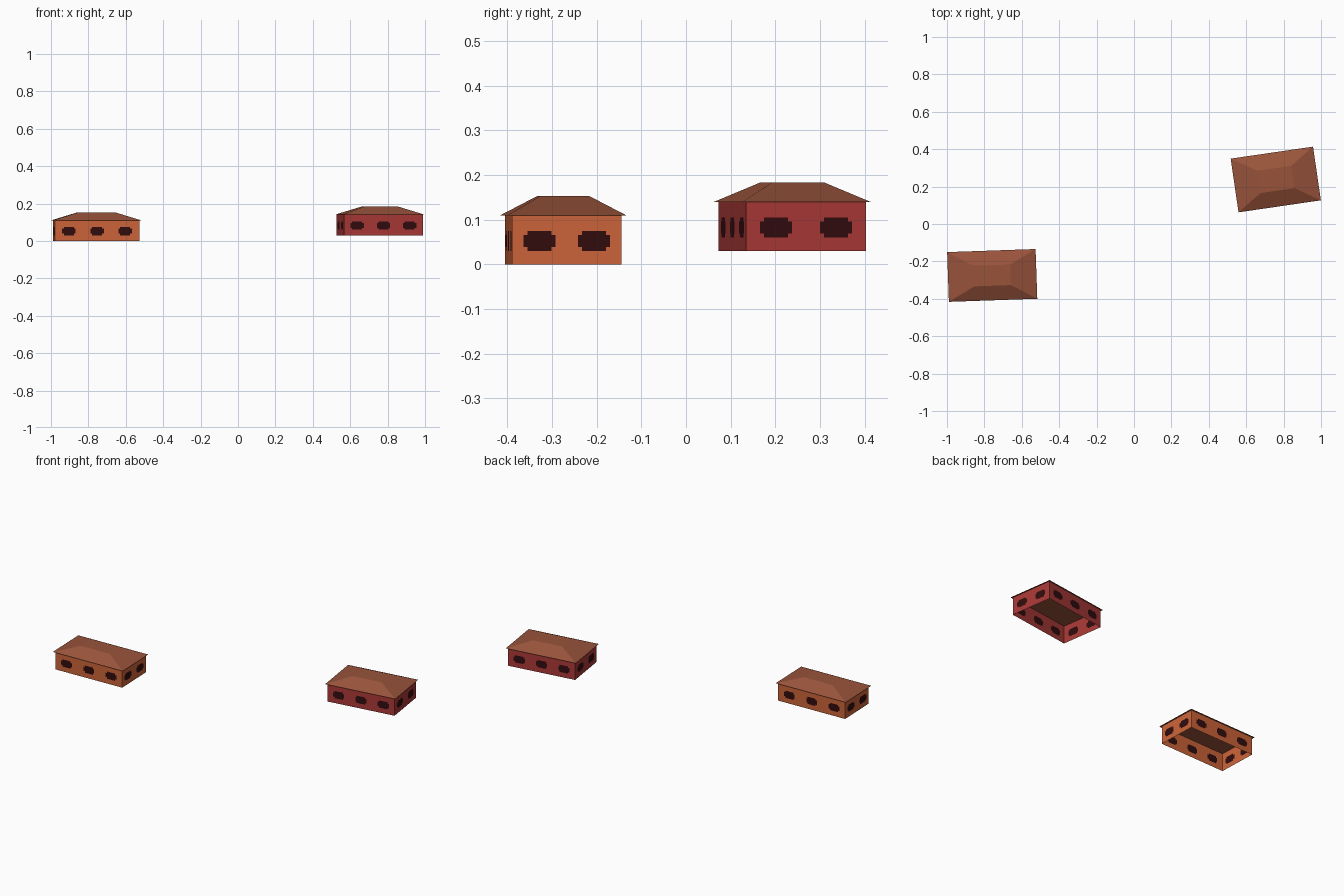
import bpy, bmesh, math
from mathutils import Vector

if "Cube" in bpy.data.objects:
    bpy.data.objects.remove(bpy.data.objects["Cube"])


def material(name, hexcol):
    m = bpy.data.materials.new(name)
    srgb = [int(hexcol[i:i + 2], 16) / 255 for i in (0, 2, 4)]
    lin = [c / 12.92 if c <= 0.04045 else ((c + 0.055) / 1.055) ** 2.4 for c in srgb]
    m.diffuse_color = (*lin, 1)
    m.use_nodes = True
    m.node_tree.nodes["Principled BSDF"].inputs["Base Color"].default_value = m.diffuse_color
    return m


ORANGE = material("orange wall", "cc643a")
RED = material("red wall", "a93936")
ROOF = material("brown roof", "98533a")
DARK = material("dark window", "320c0e")


def finish(bm, name, mats, loc, angle):
    me = bpy.data.meshes.new(name)
    bm.to_mesh(me)
    bm.free()
    for m in mats:
        me.materials.append(m)
    ob = bpy.data.objects.new(name, me)
    ob.location = loc
    ob.rotation_euler.z = math.radians(angle)
    bpy.context.collection.objects.link(ob)
    return ob


def wall(bm, a, b, height, count):
    """One wall from a to b as a grid; window cells get the dark material."""
    a, b = Vector(a), Vector(b)
    length = (b - a).length
    along = (b - a) / length
    us = [0]
    kinds = []  # 0 wall, 1 window side tab, 2 window middle
    for i in range(count):
        c = length * (i + 0.5) / count
        us += [c - 0.036, c - 0.027, c + 0.027, c + 0.036]
        kinds += [0, 1, 2, 1]
    us.append(length)
    kinds.append(0)
    zs = [0, 0.03, 0.039, 0.066, 0.075, height]
    grid = [[bm.verts.new(a + along * u + Vector((0, 0, z))) for z in zs] for u in us]
    for i, kind in enumerate(kinds):
        for j in range(len(zs) - 1):
            f = bm.faces.new((grid[i][j], grid[i + 1][j], grid[i + 1][j + 1], grid[i][j + 1]))
            is_window = (kind == 2 and 1 <= j <= 3) or (kind == 1 and j == 2)
            f.material_index = 1 if is_window else 0


def house(name, paint, loc, angle, w, d, over, top_ratio):
    h = 0.11
    # open-bottomed walls: three windows on long sides, two on short sides
    bm = bmesh.new()
    c = [(-w / 2, -d / 2, 0), (w / 2, -d / 2, 0), (w / 2, d / 2, 0), (-w / 2, d / 2, 0)]
    for i in range(4):
        wall(bm, c[i], c[(i + 1) % 4], h, 3 if i % 2 == 0 else 2)
    bmesh.ops.remove_doubles(bm, verts=bm.verts, dist=0.0001)
    finish(bm, name + "_walls", [paint, DARK], loc, angle)

    # hipped roof with a flat top and overhanging eaves
    bm = bmesh.new()
    rings = []
    for z, s in ((h, 1), (h + 0.043, top_ratio)):
        x, y = (w / 2 + over) * s, (d / 2 + over) * s
        rings.append([bm.verts.new((px, py, z)) for px, py in ((-x, -y), (x, -y), (x, y), (-x, y))])
    low, top = rings
    bm.faces.new(top)
    bm.faces.new(low[::-1])
    for i in range(4):
        k = (i + 1) % 4
        bm.faces.new((low[i], low[k], top[k], top[i]))
    finish(bm, name + "_roof", [ROOF], loc, angle)


house("orange_house", ORANGE, (-0.758, -0.275, 0), 2.0, 0.452, 0.245, 0.0105, 0.415)
house("red_house", RED, (0.758, 0.238, 0.03), 8.3, 0.426, 0.271, 0.0095, 0.415)
